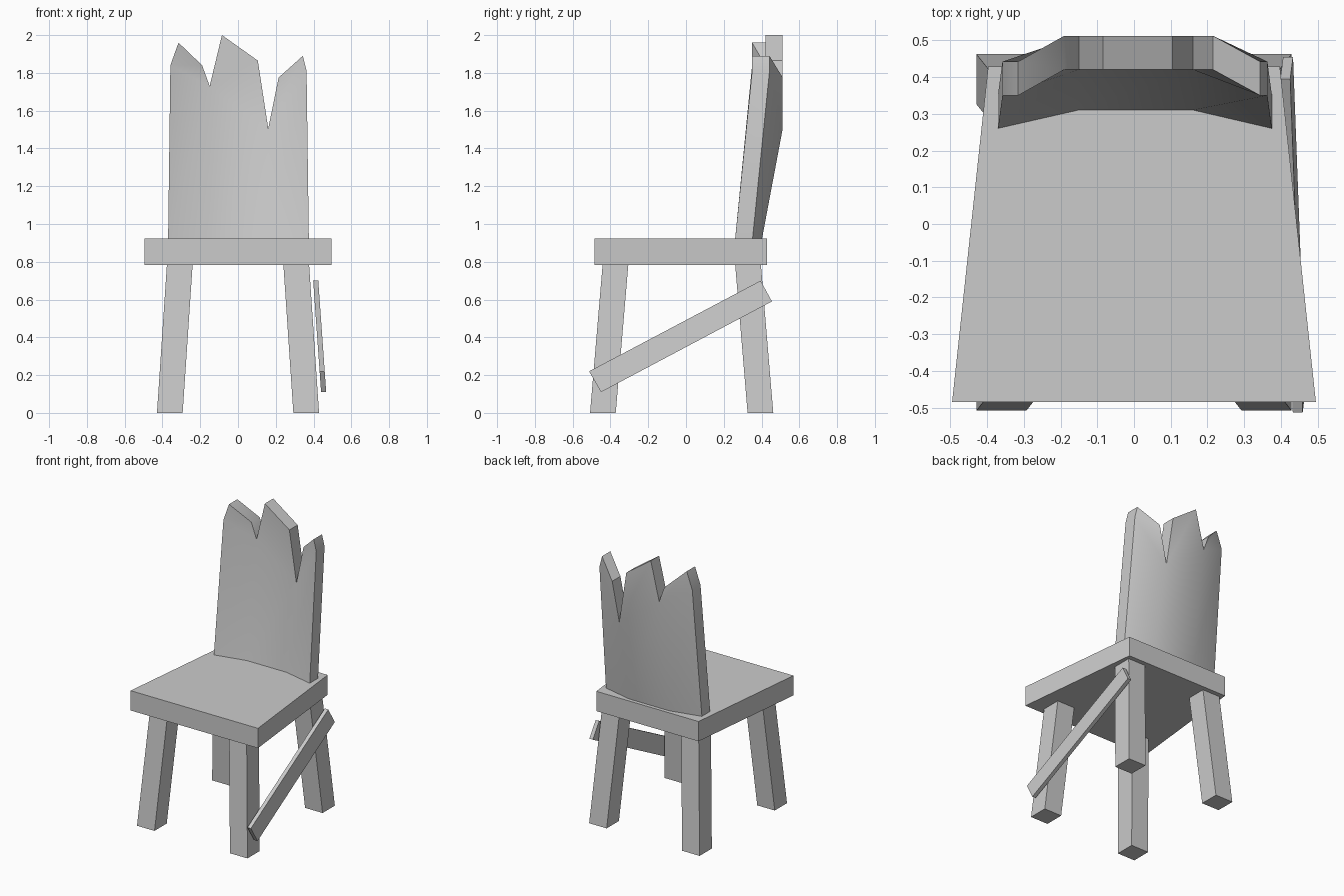
import bpy, bmesh, math

if "Cube" in bpy.data.objects:
    bpy.data.objects.remove(bpy.data.objects["Cube"])


def finish(name, bm, smooth=False):
    bmesh.ops.recalc_face_normals(bm, faces=bm.faces[:])
    mesh = bpy.data.meshes.new(name)
    bm.to_mesh(mesh)
    bm.free()
    obj = bpy.data.objects.new(name, mesh)
    bpy.context.collection.objects.link(obj)
    if smooth:
        bpy.ops.object.select_all(action='DESELECT')
        bpy.context.view_layer.objects.active = obj
        obj.select_set(True)
        bpy.ops.object.shade_smooth_by_angle(angle=math.radians(30))
    return obj


def loft(name, a, b):
    """Closed solid between two rings with the same number of points."""
    bm = bmesh.new()
    ra = [bm.verts.new(p) for p in a]
    rb = [bm.verts.new(p) for p in b]
    bm.faces.new(ra)
    bm.faces.new(rb)
    n = len(a)
    for i in range(n):
        j = (i + 1) % n
        bm.faces.new((ra[i], ra[j], rb[j], rb[i]))
    return finish(name, bm)


def square(x, y, z, h=0.068):
    return [(x + i * h, y + j * h, z) for i, j in ((-1, -1), (1, -1), (1, 1), (-1, 1))]


# Seat: slab narrowing towards the back
plan = [(-0.495, -0.485), (0.495, -0.485), (0.397, 0.428), (-0.397, 0.428)]
loft("seat", [(x, y, 0.783) for x, y in plan], [(x, y, 0.922) for x, y in plan])

# Legs: square posts splayed outwards
for side, sx in (("left", -1), ("right", 1)):
    for end, y0, y1 in (("front", -0.44, -0.373), ("back", 0.394, 0.328)):
        loft(f"{end}_leg_{side}", square(sx * 0.361, y0, 0),
             square(sx * 0.308, y1, 0.79))

# Backrest: curved, leaning board with a splintered top
front = [
    (-0.37, 0.26, 0.92), (-0.15, 0.31, 0.92), (0.16, 0.31, 0.92), (0.375, 0.26, 0.92),
    (0.363, 0.35, 1.81), (0.343, 0.35, 1.89), (0.215, 0.42, 1.775), (0.16, 0.42, 1.505),
    (0.105, 0.42, 1.865), (-0.085, 0.42, 2.0), (-0.15, 0.42, 1.73),
    (-0.19, 0.42, 1.84), (-0.315, 0.35, 1.96), (-0.358, 0.35, 1.84)]
panels = [(0, 1, 10, 13), (13, 10, 11, 12), (1, 2, 7, 10), (10, 7, 8, 9),
          (2, 3, 4, 7), (7, 4, 5, 6)]
bm = bmesh.new()
fv = [bm.verts.new(p) for p in front]
bv = [bm.verts.new((x, y + 0.092, z)) for x, y, z in front]
for p in panels:
    bm.faces.new([fv[i] for i in p])
    bm.faces.new([bv[i] for i in reversed(p)])
for i in range(len(front)):
    j = (i + 1) % len(front)
    bm.faces.new((fv[i], bv[i], bv[j], fv[j]))
finish("backrest", bm, smooth=True)

# Side brace: slanted plank leaning against the right legs
side_outline = [(-0.513, 0.22), (-0.45, 0.11), (0.455, 0.59), (0.395, 0.70)]


def brace_x(z):
    return 0.398 + (0.70 - z) * 0.071


loft("side_brace", [(brace_x(z), y, z) for y, z in side_outline],
     [(brace_x(z) + 0.027, y, z) for y, z in side_outline])
